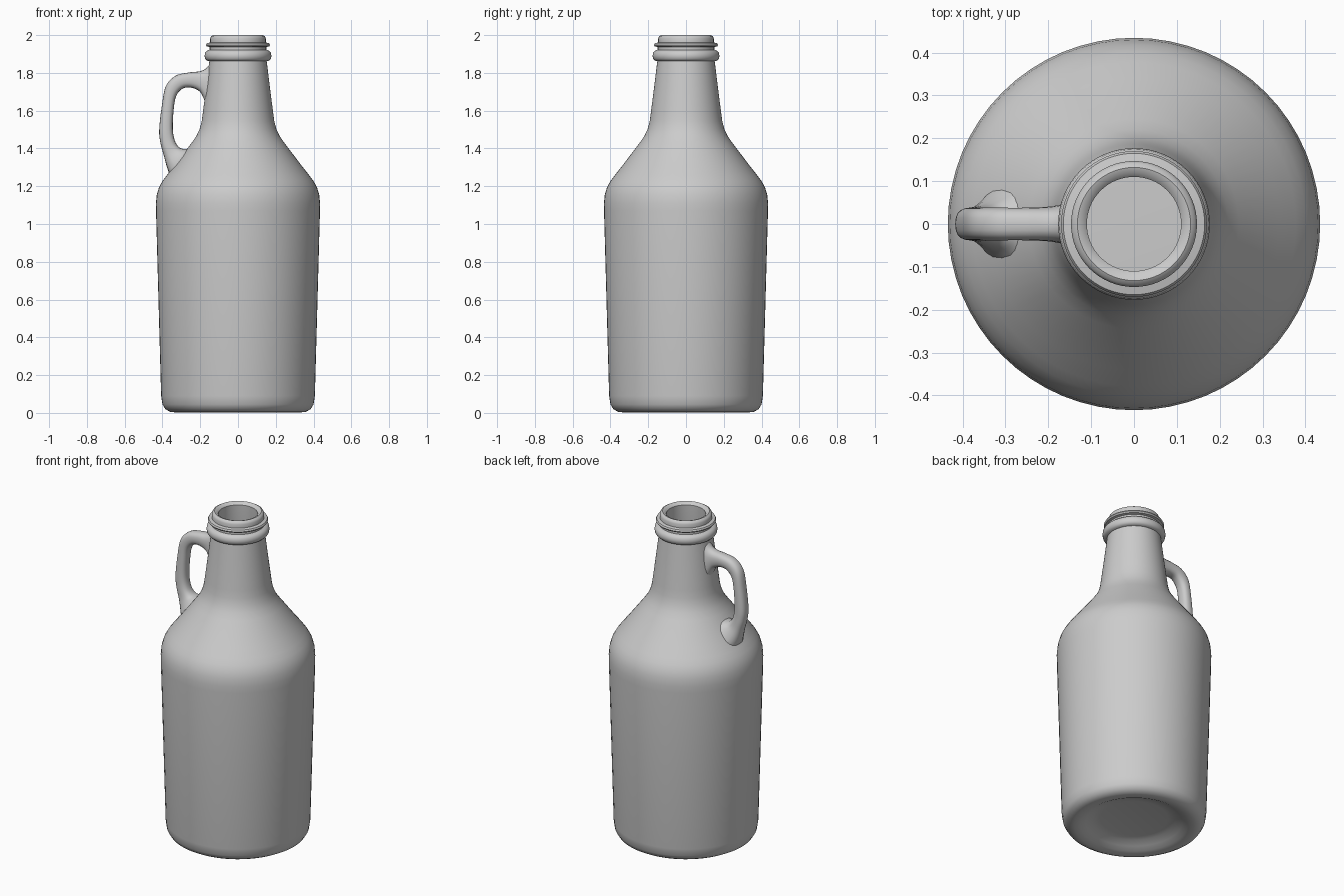
import bpy, bmesh, math
from mathutils import Vector

if "Cube" in bpy.data.objects:
    bpy.data.objects.remove(bpy.data.objects["Cube"])


def loft(name, rings, angle=40):
    """Skin a list of closed rings and cap both ends."""
    bm = bmesh.new()
    loops = [[bm.verts.new(p) for p in ring] for ring in rings]
    n = len(loops[0])
    for a, b in zip(loops, loops[1:]):
        for i in range(n):
            j = (i + 1) % n
            bm.faces.new((a[i], a[j], b[j], b[i]))
    bm.faces.new(loops[0])
    bm.faces.new(loops[-1])
    bmesh.ops.recalc_face_normals(bm, faces=bm.faces)
    mesh = bpy.data.meshes.new(name)
    bm.to_mesh(mesh)
    bm.free()
    obj = bpy.data.objects.new(name, mesh)
    bpy.context.collection.objects.link(obj)
    bpy.ops.object.select_all(action='DESELECT')
    obj.select_set(True)
    bpy.context.view_layer.objects.active = obj
    bpy.ops.object.shade_smooth_by_angle(angle=math.radians(angle))
    return obj


def circle(r, z, n=64):
    return [(r * math.cos(2 * math.pi * i / n), r * math.sin(2 * math.pi * i / n), z)
            for i in range(n)]


def smooth_path(keys, steps=6):
    """Catmull-Rom interpolation of tuples."""
    pts = [Vector(k) for k in keys]
    pts = [2 * pts[0] - pts[1]] + pts + [2 * pts[-1] - pts[-2]]
    out = []
    for a, b, c, d in zip(pts, pts[1:], pts[2:], pts[3:]):
        for s in range(steps):
            t = s / steps
            out.append(0.5 * (2 * b + (c - a) * t + (2 * a - 5 * b + 4 * c - d) * t * t
                              + (3 * b - a - 3 * c + d) * t ** 3))
    return out + [pts[-2]]


# Bottle: hollowed base, body, shoulder, neck, rim rings, then the inner wall
base = [(.19, .05), (.23, .043), (.27, .025), (.30, .01), (.335, .003), (.36, .006),
        (.385, .02), (.40, .045), (.407, .09)]
shoulder = [(.434, 1.07), (.4345, 1.11), (.43, 1.155), (.418, 1.195), (.40, 1.227),
            (.378, 1.257), (.34, 1.305), (.245, 1.43), (.22, 1.467), (.203, 1.503),
            (.192, 1.545), (.186, 1.59), (.168, 1.73), (.152, 1.862)]
rim = [(.165, 1.865), (.174, 1.875), (.177, 1.89), (.174, 1.907), (.164, 1.917),
       (.15, 1.922), (.15, 1.937), (.165, 1.94), (.17, 1.948), (.165, 1.957),
       (.147, 1.961), (.147, 1.983), (.142, 1.994), (.132, 2.0), (.12, 1.996), (.11, 1.985)]
inside = [(.115, 1.86), (.15, 1.59), (.165, 1.52), (.21, 1.43), (.35, 1.245),
          (.39, 1.18), (.402, 1.08), (.377, .1), (.35, .075), (.2, .085)]
loft("bottle", [circle(r, z) for r, z in base + shoulder + rim + inside])

# Handle: each key is outer edge (x, z), inner edge (x, z) and half width in y
keys = [(-.145, 1.85, -.165, 1.62), (-.172, 1.822, -.182, 1.665),
        (-.205, 1.808, -.205, 1.703), (-.26, 1.802, -.25, 1.722),
        (-.33, 1.785, -.295, 1.716), (-.382, 1.73, -.328, 1.675),
        (-.404, 1.62, -.341, 1.60), (-.417, 1.50, -.345, 1.50),
        (-.411, 1.43, -.332, 1.435), (-.392, 1.36, -.305, 1.402),
        (-.376, 1.30, -.272, 1.398), (-.358, 1.25, -.238, 1.40)]
widths = [.05, .044, .04, .038, .038, .038, .038, .038, .039, .045, .062, .09]
edges = smooth_path([k[:2] + (0,) for k in keys])
inners = smooth_path([k[2:] + (0,) for k in keys])
halfs = smooth_path([(w, 0, 0) for w in widths])


def section(o, i, w, n=20):
    mid, half = (o + i) / 2, (o - i) / 2
    ring = []
    for k in range(n):
        a = 2 * math.pi * k / n
        c, s = [math.copysign(abs(v) ** .8, v) for v in (math.cos(a), math.sin(a))]
        p = mid + half * c
        ring.append((p.x, w.x * s, p.y))
    return ring


loft("handle", [section(o, i, w) for o, i, w in zip(edges, inners, halfs)], 60)
